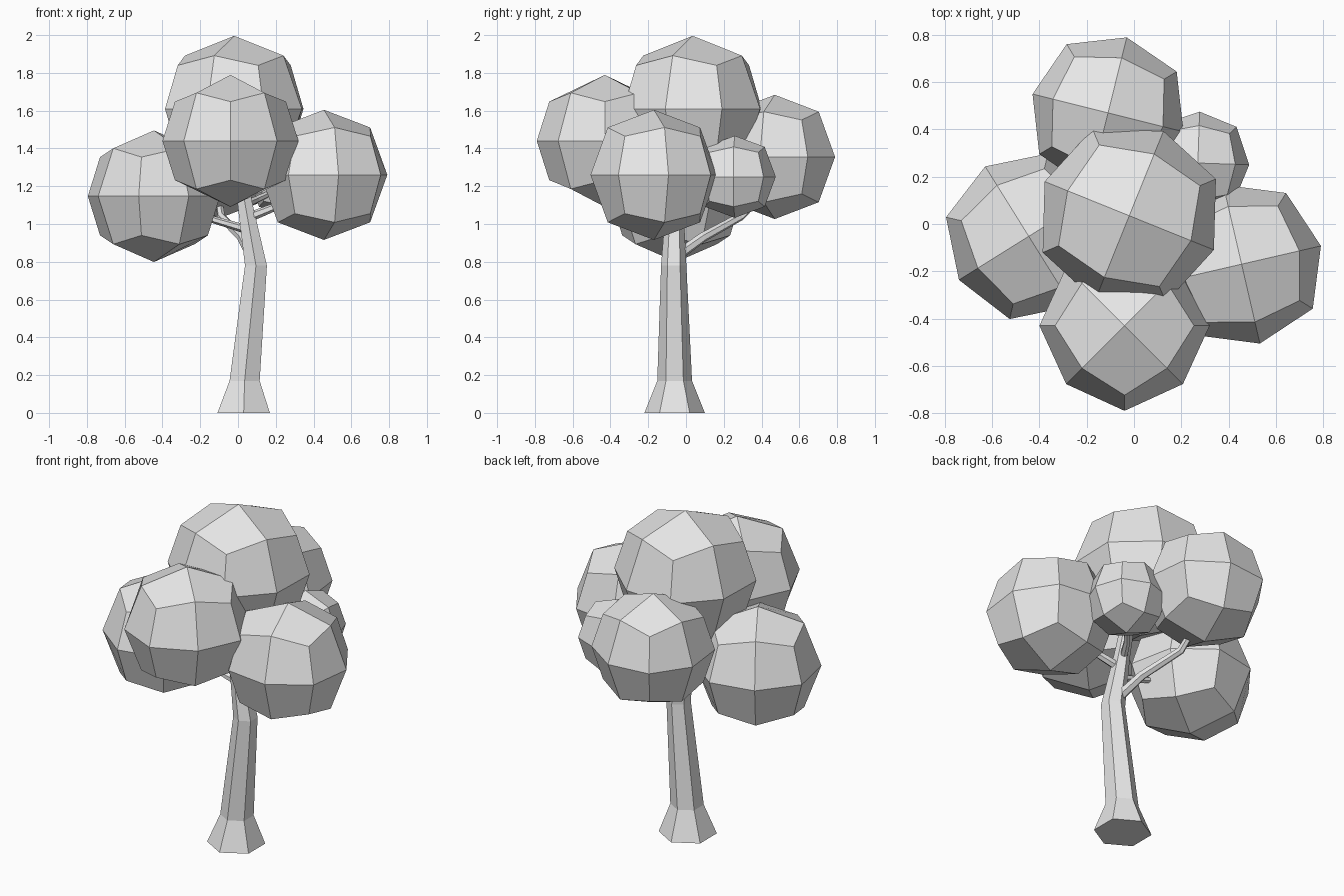
import bpy
import bmesh
import math
from mathutils import Matrix, Vector

cube = bpy.data.objects.get("Cube")
if cube:
    bpy.data.objects.remove(cube, do_unlink=True)

# One plain grey for the whole tree
GREY = (0.8, 0.8, 0.8, 1.0)
grey = bpy.data.materials.new("plain_grey")
grey.use_nodes = True
grey.diffuse_color = GREY
grey.node_tree.nodes["Principled BSDF"].inputs["Base Color"].default_value = GREY


def finish(name, bm):
    """Turn a bmesh into a flat-shaded object."""
    bmesh.ops.recalc_face_normals(bm, faces=bm.faces)
    mesh = bpy.data.meshes.new(name)
    bm.to_mesh(mesh)
    bm.free()
    mesh.materials.append(grey)
    obj = bpy.data.objects.new(name, mesh)
    bpy.context.collection.objects.link(obj)
    return obj


def foliage(name, centre, radius, turn):
    """Ball made from a once-divided cube, turned about z."""
    bm = bmesh.new()
    bmesh.ops.create_cube(bm, size=2)
    bmesh.ops.subdivide_edges(bm, edges=bm.edges[:], cuts=1, use_grid_fill=True)
    for v in bm.verts:
        face_middle = sum(abs(c) > 0.1 for c in v.co) == 1
        v.co = v.co.normalized() * radius * (0.97 if face_middle else 1)
    place = Matrix.Translation(centre) @ Matrix.Rotation(math.radians(turn), 4, "Z")
    bmesh.ops.transform(bm, matrix=place, verts=bm.verts)
    return finish(name, bm)


def limb(name, path, level=False, sides=6):
    """Six-sided tapering tube through (x, y, z, radius) points."""
    bm = bmesh.new()
    points = [Vector(p[:3]) for p in path]
    rings = []
    for i, p in enumerate(points):
        along = points[min(i + 1, len(points) - 1)] - points[max(i - 1, 0)]
        turn = Matrix.Identity(3) if level else along.to_track_quat("Z", "Y").to_matrix()
        ring = []
        for k in range(sides):
            a = math.tau * k / sides - math.pi / 2
            offset = Vector((math.cos(a), math.sin(a), 0)) * path[i][3]
            ring.append(bm.verts.new(p + turn @ offset))
        rings.append(ring)
    for low, high in zip(rings, rings[1:]):
        for k in range(sides):
            n = (k + 1) % sides
            bm.faces.new((low[k], low[n], high[n], high[k]))
    bm.faces.new(rings[0])
    bm.faces.new(rings[-1])
    return finish(name, bm)


# Trunk with flared foot and a bend near the top
limb("trunk", [
    (0.03, -0.06, 0, 0.16),
    (0.035, -0.06, 0.17, 0.092),
    (0.095, -0.065, 0.78, 0.067),
    (0.035, -0.06, 1.12, 0.045),
    (0.0, -0.03, 1.4, 0.035),
], level=True)

# Branches reaching into the foliage
limb("back_branch", [
    (0.075, -0.05, 0.83, 0.03),
    (0.02, 0.09, 0.93, 0.026),
    (-0.09, 0.29, 1.04, 0.022),
    (-0.11, 0.45, 1.2, 0.015),
])
limb("right_branch", [
    (0.05, -0.06, 0.97, 0.024),
    (-0.12, -0.06, 1.02, 0.019),
    (-0.35, -0.05, 1.1, 0.014),
])
limb("left_branch", [
    (0.04, -0.06, 1.03, 0.026),
    (0.12, -0.075, 1.06, 0.024),
    (0.22, -0.1, 1.1, 0.02),
    (0.4, -0.15, 1.22, 0.014),
])
limb("small_branch", [
    (0.035, -0.05, 1.1, 0.022),
    (0.1, 0.06, 1.13, 0.019),
    (0.25, 0.24, 1.2, 0.013),
])

# Foliage balls
foliage("top_foliage", (-0.02, 0.035, 1.61), 0.398, -22)
foliage("front_foliage", (-0.04, -0.43, 1.44), 0.36, 45)
foliage("left_foliage", (0.455, -0.17, 1.26), 0.355, 13)
foliage("right_foliage", (-0.445, -0.052, 1.147), 0.359, 32)
foliage("back_foliage", (-0.11, 0.47, 1.355), 0.339, -14)
foliage("small_back_foliage", (0.27, 0.258, 1.25), 0.224, -2)
